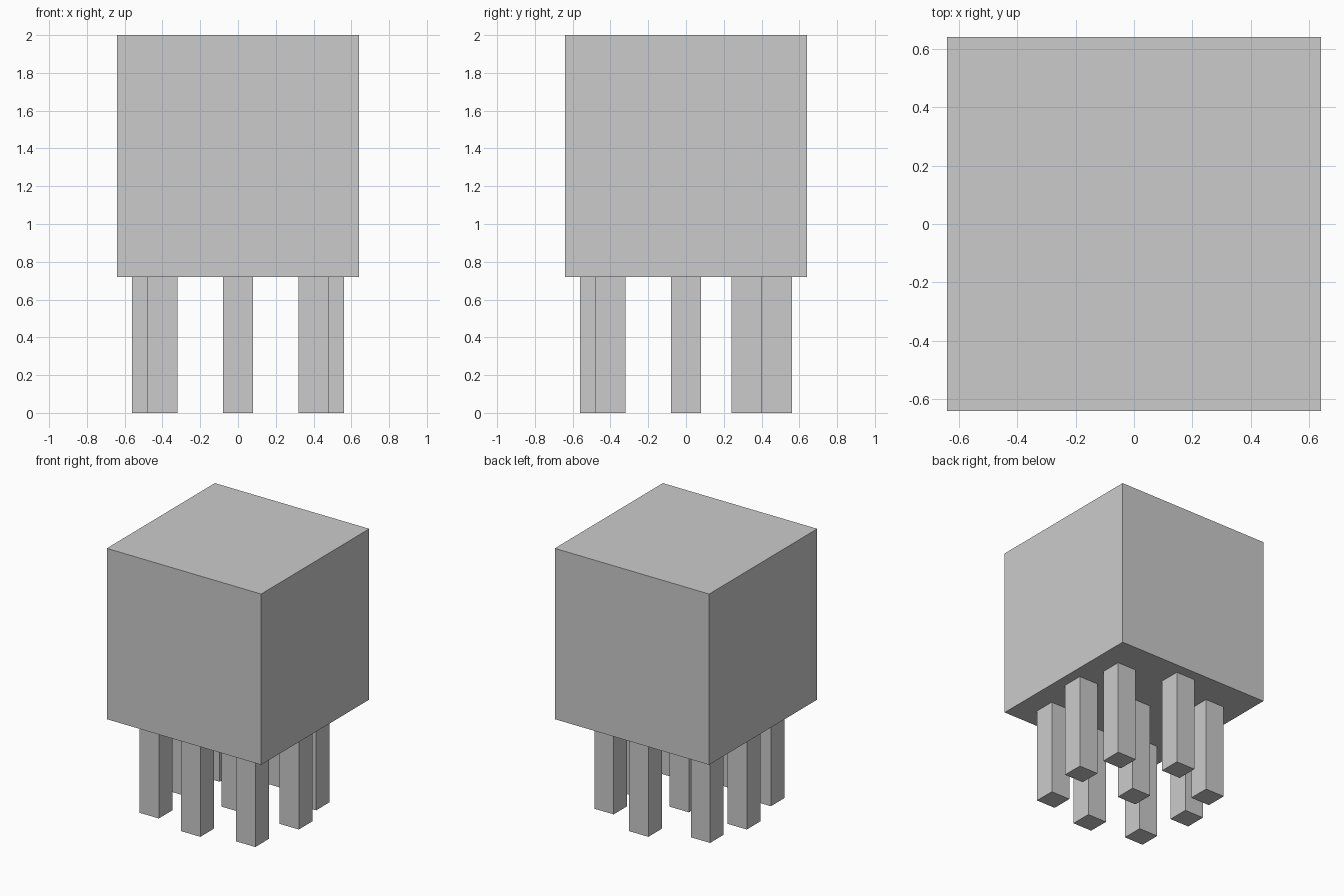
import bpy
import bmesh
from mathutils import Matrix, Vector

default = bpy.data.objects.get("Cube")
if default:
    bpy.data.objects.remove(default, do_unlink=True)

# Plain grey material
grey = bpy.data.materials.new("plain_grey")
grey.use_nodes = True
colour = (0.6, 0.6, 0.6, 1.0)
grey.diffuse_color = colour
grey.node_tree.nodes["Principled BSDF"].inputs["Base Color"].default_value = colour


def box(name, x, y, bottom, width, height):
    """Square upright box, flat shaded, standing at the given bottom height."""
    bm = bmesh.new()
    bmesh.ops.create_cube(bm, size=1, matrix=Matrix.Diagonal((width, width, height, 1)))
    mesh = bpy.data.meshes.new(name)
    bm.to_mesh(mesh)
    bm.free()
    mesh.materials.append(grey)
    obj = bpy.data.objects.new(name, mesh)
    obj.location = Vector((x, y, bottom + height / 2))
    bpy.context.collection.objects.link(obj)
    return obj


LEG_LENGTH = 0.72
BODY_SIZE = 1.28

# Cube body
box("body", 0, 0, LEG_LENGTH, BODY_SIZE, BODY_SIZE)

# Legs on the middle line
for name, x, y in (("centre", 0, 0), ("front", 0, -0.48), ("back", 0, 0.48)):
    box(name + "_leg", x, y, 0, 0.16, LEG_LENGTH)

# Mirrored pairs of legs
for name, x, y in (("front", 0.4, -0.4), ("middle", 0.48, 0), ("back", 0.4, 0.32)):
    for side, sign in (("left", 1), ("right", -1)):
        box(f"{name}_{side}_leg", sign * x, y, 0, 0.16, LEG_LENGTH)
